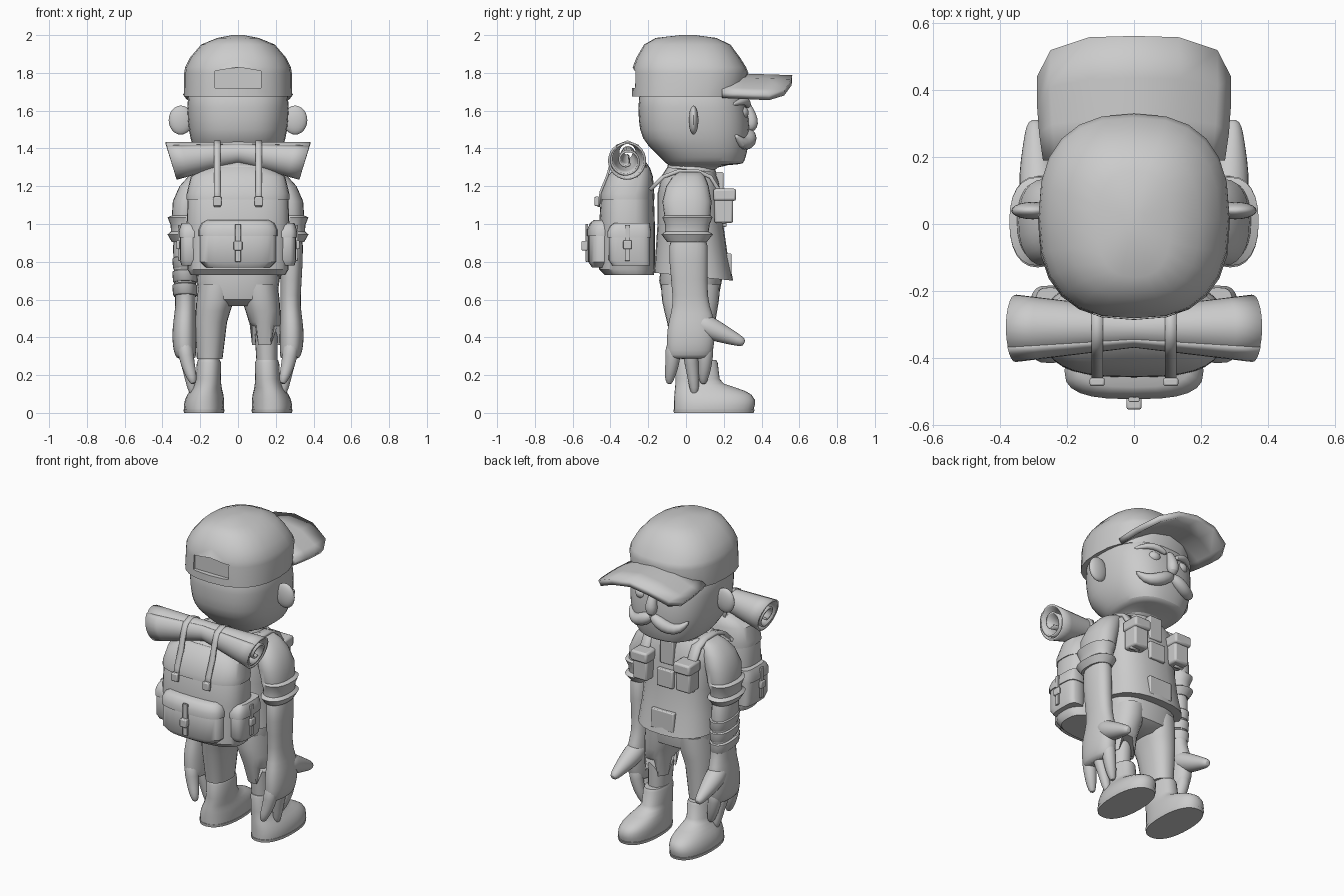
import bpy, bmesh, math
from mathutils import Vector

cube = bpy.data.objects.get("Cube")
if cube:
    bpy.data.objects.remove(cube)

clay = bpy.data.materials.new("plain grey")
clay.use_nodes = True
clay.diffuse_color = (0.6, 0.6, 0.6, 1)
for node in clay.node_tree.nodes:
    if node.type == 'BSDF_PRINCIPLED':
        node.inputs["Base Color"].default_value = clay.diffuse_color
        node.inputs["Roughness"].default_value = 0.8
made = []


def finish(name, bm, subdiv=0, thick=0, bevel=0):
    """Turn a bmesh into an object with its modifiers."""
    bmesh.ops.recalc_face_normals(bm, faces=bm.faces)
    mesh = bpy.data.meshes.new(name)
    bm.to_mesh(mesh)
    bm.free()
    mesh.materials.append(clay)
    obj = bpy.data.objects.new(name, mesh)
    bpy.context.collection.objects.link(obj)
    if thick:
        mod = obj.modifiers.new("thickness", 'SOLIDIFY')
        mod.thickness, mod.offset = thick, 0
    if bevel:
        mod = obj.modifiers.new("soft edges", 'BEVEL')
        mod.width, mod.segments = bevel, 2
    if subdiv:
        obj.modifiers.new("smooth", 'SUBSURF').levels = subdiv
        obj.modifiers["smooth"].render_levels = subdiv
    made.append(obj)
    return obj


def skin(bm, rings, closed=True):
    """Bridge rows of points with quads, capping closed rows."""
    rows = [[bm.verts.new(p) for p in ring] for ring in rings]
    n = len(rows[0])
    for a, b in zip(rows, rows[1:]):
        for i in range(n if closed else n - 1):
            j = (i + 1) % n
            bm.faces.new((a[i], a[j], b[j], b[i]))
    if closed:
        bm.faces.new(rows[0])
        bm.faces.new(rows[-1])


def loft(name, rings, power=2.3, n=24, tilt=0, ragged=0, **kw):
    """Stack level sections: height, centre x, half width, back y, front y."""
    loops = []
    for k, (z, cx, rx, back, front) in enumerate(rings):
        loop = []
        for i in range(n):
            t = math.tau * i / n
            c, s = math.cos(t), math.sin(t)
            x = cx + rx * math.copysign(abs(c) ** (2 / power), c)
            y = (back + front) / 2 + (front - back) / 2 * math.copysign(abs(s) ** (2 / power), s)
            drop = (ragged * (i % 8 < 4) if k == 0 else 0) + tilt * y
            loop.append((x, y, z - drop))
        loops.append(loop)
    bm = bmesh.new()
    skin(bm, loops)
    return finish(name, bm, **kw)


def tube(name, points, ref, n=12, subdiv=1):
    """Round tapered limb through points with radii."""
    pts = [Vector(p[:3]) for p in points]
    loops = []
    for i, p in enumerate(pts):
        d = (pts[min(i + 1, len(pts) - 1)] - pts[max(i - 1, 0)]).normalized()
        a = d.cross(Vector(ref)).normalized()
        b = d.cross(a)
        r = points[i][3]
        loops.append([p + r * (a * math.cos(math.tau * k / n) + b * math.sin(math.tau * k / n))
                      for k in range(n)])
    bm = bmesh.new()
    skin(bm, loops)
    return finish(name, bm, subdiv)


def box(name, centre, size, bevel=0.006):
    bm = bmesh.new()
    bmesh.ops.create_cube(bm, size=1)
    for v in bm.verts:
        v.co = Vector(centre) + Vector(size) * v.co
    return finish(name, bm, bevel=bevel)


def ball(name, centre, size):
    bm = bmesh.new()
    bmesh.ops.create_uvsphere(bm, u_segments=20, v_segments=12, radius=1)
    for v in bm.verts:
        v.co = Vector(centre) + Vector(size) * v.co
    return finish(name, bm)


def ribbon(name, x, path, width, thick=0.012):
    """Flat strap following a side-on path."""
    bm = bmesh.new()
    skin(bm, [[(x - width / 2, y, z), (x + width / 2, y, z)] for y, z in path], closed=False)
    return finish(name, bm, thick=thick)


def pocket(name, cx, rx, back, front, low, high, power):
    """Rounded pouch with an overhanging flap."""
    h = high - low
    loft(name, [(low, cx, rx * .85, back + .02, front), (low + .03, cx, rx, back, front),
                (low + h * .75, cx, rx, back, front), (high, cx, rx * .85, back + .03, front)], power)
    g = .006
    loft(name + "_flap", [(low + h * .68, cx, rx + g, back - g, front + g),
                          (low + h * .82, cx, rx + g, back - g, front + g),
                          (high - .01, cx, rx * .95, back + .01, front),
                          (high + g, cx, rx * .82, back + .03, front)], power)


# Head and neck
loft("head", [(1.24, 0, .11, -.09, .13), (1.31, 0, .12, -.09, .15), (1.315, 0, .17, -.1, .295),
              (1.325, 0, .195, -.11, .31), (1.38, 0, .228, -.165, .325), (1.45, 0, .256, -.24, .338),
              (1.55, 0, .27, -.254, .338), (1.68, 0, .273, -.257, .315), (1.76, 0, .24, -.22, .27)],
     2.6, subdiv=1)
tube("nose", [(0, .31, 1.65, .02), (0, .335, 1.6, .027), (0, .348, 1.55, .038),
              (0, .345, 1.515, .036), (0, .335, 1.49, .015)], (1, 0, 0))

# Cap with a rear opening
cap = loft("cap", [(1.675, 0, .287, -.287, .3), (1.8, 0, .285, -.285, .33), (1.83, 0, .28, -.282, .318),
                   (1.88, 0, .255, -.263, .287), (1.95, 0, .195, -.222, .235),
                   (1.985, 0, .11, -.16, .16), (2, 0, .03, -.03, .05)], 2.5)
bm = bmesh.new()
arch = [(-.122, 1.72), (.122, 1.72), (.122, 1.81), (0, 1.83), (-.122, 1.81)]
skin(bm, [[(x, y, z) for x, z in arch] for y in (-.4, -.255)])
cutter = finish("cap_opening_cutter", bm)
cutter.hide_render = True
cutter.hide_set(True)
cut = cap.modifiers.new("opening", 'BOOLEAN')
cut.object, cut.operation, cut.solver = cutter, 'DIFFERENCE', 'EXACT'

# Brim, arched down at the sides
bm = bmesh.new()
edge = [(-1, .44), (-.86, .52), (-.46, .558), (0, .562), (.46, .558), (.86, .52), (1, .44)]
skin(bm, [[(u * (.262 + .018 * min(1, 2 * v)), .19 + (y - .19) * v, 1.77 - .1 * u * u + .012 * (1 - v))
           for u, y in edge] for v in (0, .33, .66, 1)], closed=False)
finish("cap_brim", bm, thick=.036)

# Shirt, collar and hips
loft("shirt", [(.725, 0, .25, -.17, .25), (.85, 0, .235, -.16, .222), (1, 0, .225, -.15, .2),
               (1.15, 0, .24, -.15, .19), (1.24, 0, .23, -.13, .175), (1.29, 0, .16, -.1, .155)],
     2.5, tilt=.1)
loft("collar", [(1.26, 0, .16, -.115, .165), (1.3, 0, .135, -.1, .15), (1.32, 0, .125, -.095, .14)])
loft("trouser_seat", [(.565, 0, .12, -.07, .11), (.6, 0, .205, -.12, .17),
                      (.7, 0, .22, -.142, .19), (.8, 0, .21, -.13, .18)], 2.6)

# Chest plates
box("chest_plate", (0, .175, 1.2), (.09, .045, .15))
box("chest_buckle", (0, .19, 1.04), (.11, .05, .11))
box("belly_plate", (0, .216, .785), (.16, .05, .12))

for s, side in ((1, "left"), (-1, "right")):
    def mirror(points):
        return [(s * p[0], *p[1:]) for p in points]

    def sections(rings):
        return [(r[0], s * r[1], *r[2:]) for r in rings]

    # Face details
    ball(side + "_ear", (s * .303, .04, 1.55), (.064, .026, .077))
    ball(side + "_eye", (s * .1, .292, 1.59), (.042, .04, .036))
    tube(side + "_brow", mirror([(.03, .33, 1.62, .014), (.09, .325, 1.648, .022),
                                 (.15, .3, 1.652, .02), (.21, .24, 1.63, .008)]), (0, 0, 1))
    tube(side + "_moustache", mirror([(-.01, .335, 1.49, .024), (.05, .34, 1.455, .042),
                                      (.11, .325, 1.425, .04), (.165, .295, 1.425, .03),
                                      (.205, .26, 1.475, .008)]), (0, 0, 1))

    # Sleeve with two flared bands
    loft(side + "_sleeve", sections([
        (.905, .285, .066, -.1, .11), (.945, .288, .085, -.13, .143), (.96, .285, .07, -.11, .12),
        (.995, .285, .072, -.11, .125), (1.035, .288, .085, -.125, .14), (1.045, .275, .075, -.115, .13),
        (1.12, .265, .08, -.125, .135), (1.2, .235, .075, -.105, .12), (1.25, .2, .065, -.07, .1),
        (1.275, .17, .05, -.04, .08)]))

    # Forearm and hand
    loft(side + "_forearm", sections([
        (.285, .272, .045, -.09, .12), (.3, .278, .056, -.1, .135), (.36, .284, .064, -.104, .15),
        (.45, .284, .064, -.1, .16), (.53, .28, .056, -.08, .14), (.6, .276, .053, -.066, .112),
        (.8, .285, .06, -.092, .115), (.98, .285, .062, -.092, .12)]), subdiv=1)
    for k, (y, tip, low) in enumerate(((-.066, -.088, .15), (.022, .045, .092), (.105, .092, .15))):
        tube(f"{side}_finger_{k}", mirror([(.283, y, .38, .044), (.275, y * .9 + tip * .1, .3, .042),
                                           (.258, (y + tip) / 2, .23, .035),
                                           (.243, tip, low + .035, .027), (.235, tip, low, .014)]), (1, 0, 0))
    tube(side + "_thumb", mirror([(.28, .04, .5, .06), (.284, .12, .45, .064), (.29, .19, .42, .052),
                                  (.294, .25, .395, .038), (.296, .295, .376, .028),
                                  (.296, .31, .37, .014)]), (1, 0, 0))

    # Trouser leg, torn on one side, over a bare shin
    hem = .46 if s > 0 else .285
    loft(side + "_trouser_leg", sections([
        (hem, .15, .068 if s < 0 else .078, -.065, .14), (.48, .143, .085, -.1, .155),
        (.54, .132, .092, -.115, .165), (.6, .12, .1, -.128, .175),
        (.68, .11, .1, -.13, .18)]), ragged=.1 if s > 0 else 0)
    loft(side + "_shin", sections([(.22, .155, .054, -.04, .12), (.55, .145, .065, -.07, .13)]))

    # Boot with sole
    loft(side + "_boot", sections([
        (.018, .18, .106, -.064, .358), (.04, .18, .107, -.064, .364), (.07, .177, .103, -.063, .364),
        (.095, .173, .096, -.062, .348), (.115, .169, .087, -.06, .315), (.135, .164, .078, -.058, .26),
        (.155, .16, .071, -.056, .2), (.18, .157, .066, -.055, .178), (.265, .154, .064, -.055, .168),
        (.28, .154, .058, -.05, .16)]), n=32)
    loft(side + "_sole", sections([(0, .18, .106, -.064, .358), (.018, .18, .109, -.067, .364)]), n=32)

    # Chest pouch with lid, and shoulder strap
    box(side + "_chest_pouch", (s * .15, .2, 1.085), (.1, .1, .16), .012)
    box(side + "_chest_pouch_lid", (s * .15, .205, 1.155), (.115, .12, .065), .012)
    ribbon(side + "_shoulder_strap", s * .165, [(-.19, 1.18), (-.12, 1.25), (-.04, 1.28), (.06, 1.28),
                                               (.13, 1.25), (.18, 1.17), (.2, 1.0)], .06, .02)

    # Pack side pocket and bedroll strap with buckles
    pocket(side + "_pack_pocket", s * .25, .058, -.41, -.19, .78, 1.0, 3.5)
    box(side + "_pocket_strap", (s * .312, -.31, .9), (.012, .028, .19), .003)
    box(side + "_pocket_buckle", (s * .317, -.31, .89), (.018, .045, .045), .005)
    ribbon(side + "_roll_strap", s * .11, [(-.21, 1.28), (-.234, 1.36), (-.255, 1.415), (-.31, 1.437),
                                          (-.365, 1.415), (-.388, 1.36), (-.415, 1.26),
                                          (-.452, 1.17), (-.462, 1.09)], .034)
    box(side + "_roll_buckle", (s * .11, -.472, 1.12), (.045, .025, .05), .006)

# Bandage wraps on one forearm
for k, z in enumerate((.62, .69, .76)):
    loft(f"bandage_{k}", [(z, -.279, .06, -.085, .118), (z + .008, -.28, .064, -.092, .122),
                          (z + .055, -.282, .066, -.097, .125), (z + .06, -.282, .06, -.092, .12)], tilt=.12)

# Backpack, lid and rear pocket
loft("backpack", [(.73, 0, .25, -.43, -.17), (.76, 0, .268, -.46, -.165), (1, 0, .272, -.46, -.165),
                  (1.15, 0, .266, -.45, -.17), (1.25, 0, .235, -.41, -.18), (1.31, 0, .15, -.36, -.2)],
     2.8, n=32)
loft("backpack_lid", [(1.13, 0, .272, -.458, -.168), (1.16, 0, .272, -.456, -.168),
                      (1.25, 0, .25, -.42, -.175), (1.295, 0, .18, -.375, -.19),
                      (1.325, 0, .07, -.34, -.21)], 2.8, n=32)
pocket("rear_pocket", 0, .202, -.518, -.36, .77, 1.015, 2.8)
box("rear_pocket_strap", (0, -.525, .9), (.032, .014, .2), .003)
box("rear_pocket_buckle", (0, -.537, .885), (.045, .035, .05), .006)

# Bedroll: a spiral sheet pinched in the middle
bm = bmesh.new()
rows = []
for t in (-1, -.8, -.55, -.3, 0, .3, .55, .8, 1):
    r = .052 + .043 * abs(t)
    row = []
    for i in range(64):
        k = i / 63
        a, q = math.tau * 2.5 * k + 2.2, r * (1 - .75 * max(0, k - .36) / .64)
        dz = q * math.sin(a)
        row.append((t * (.355 + .3 * dz), -.312 + q * math.cos(a), 1.43 - r + dz))
    rows.append(row)
skin(bm, rows, closed=False)
finish("bedroll", bm, thick=.012)

# Smooth shading with sharp creases
bpy.ops.object.select_all(action='DESELECT')
for obj in made:
    if obj is not cutter:
        obj.select_set(True)
bpy.context.view_layer.objects.active = cap
bpy.ops.object.shade_smooth_by_angle(angle=math.radians(40))
